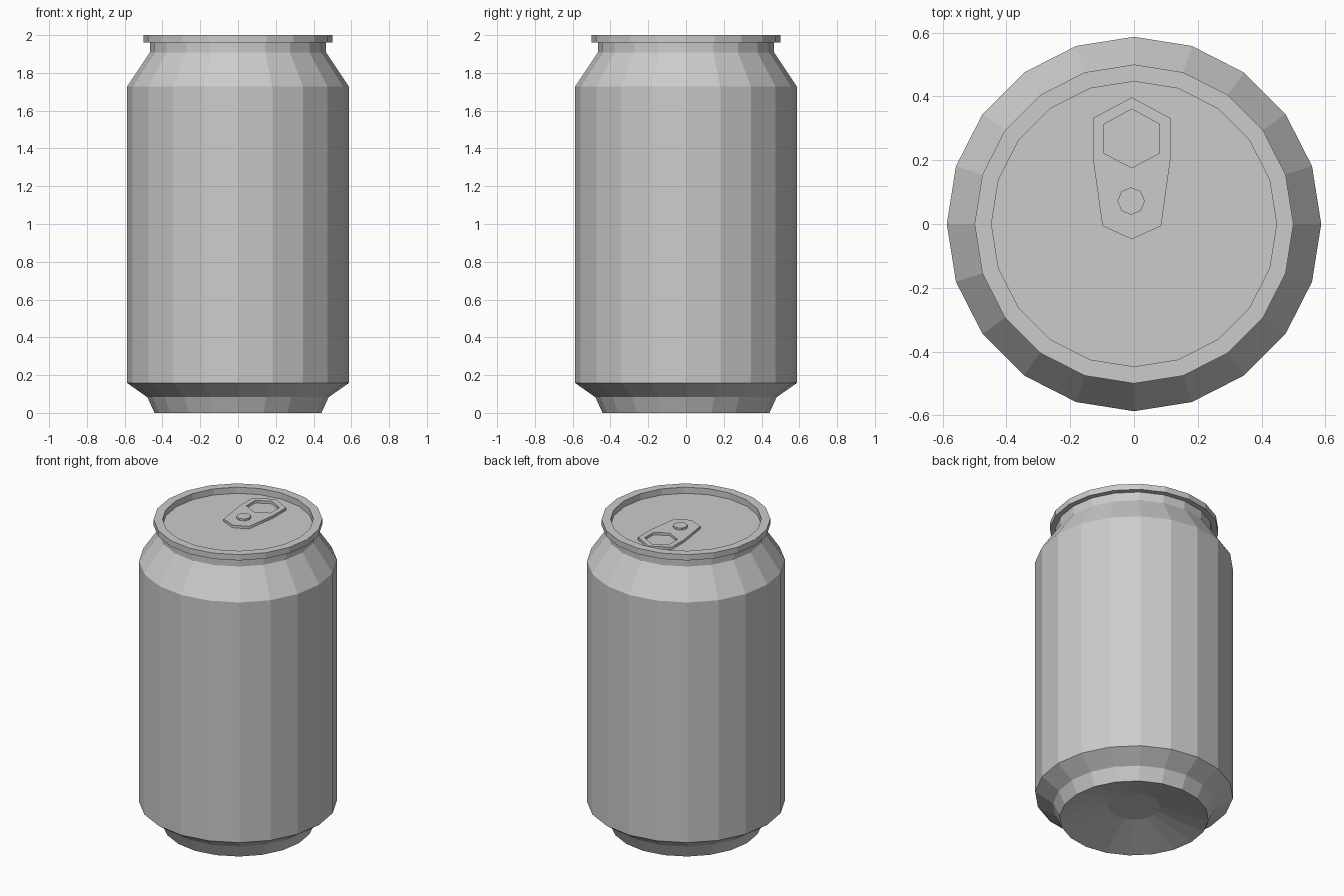
import bpy, bmesh, math

if "Cube" in bpy.data.objects:
    bpy.data.objects.remove(bpy.data.objects["Cube"])

SIDES = 20


def make_object(name, bm):
    bmesh.ops.recalc_face_normals(bm, faces=bm.faces[:])
    mesh = bpy.data.meshes.new(name)
    bm.to_mesh(mesh)
    bm.free()
    obj = bpy.data.objects.new(name, mesh)
    bpy.context.collection.objects.link(obj)
    return obj


def ring_points(r, z, n):
    return [(r * math.cos(math.tau * i / n), r * math.sin(math.tau * i / n), z)
            for i in range(n)]


def revolve(name, profile, n, centre=(0, 0)):
    """Closed solid from stacked rings of (radius, z), capped at both ends."""
    bm = bmesh.new()
    rings = [[bm.verts.new((x + centre[0], y + centre[1], h))
              for x, y, h in ring_points(r, z, n)] for r, z in profile]
    for a, b in zip(rings, rings[1:]):
        for i in range(n):
            j = (i + 1) % n
            bm.faces.new((a[i], a[j], b[j], b[i]))
    bm.faces.new(rings[0])
    bm.faces.new(rings[-1])
    return make_object(name, bm)


# Can: domed-in base, foot, wall, shoulder, neck, rim and recessed lid
revolve("can_body", [
    (0.155, 0.08), (0.442, 0.0), (0.48, 0.083), (0.587, 0.158),
    (0.587, 1.728), (0.467, 1.907), (0.467, 1.962), (0.50, 1.962),
    (0.50, 2.0), (0.447, 2.0), (0.447, 1.96)], SIDES)

# Pull tab: tapered plate with a hexagonal finger hole
CX = -0.007
half_outline = [(0, 0.397), (0.121, 0.332), (0.121, 0.2), (0.092, -0.006), (0, -0.048)]
half_hole = [(0, 0.36), (0.087, 0.313), (0.087, 0.222), (0, 0.176)]
curve = bpy.data.curves.new("pull_tab", 'CURVE')
curve.dimensions = '2D'
curve.fill_mode = 'BOTH'
curve.extrude = 0.009
for half in (half_outline, half_hole):
    loop = half + [(-x, y) for x, y in half[-2:0:-1]]
    spline = curve.splines.new('POLY')
    spline.points.add(len(loop) - 1)
    for p, (x, y) in zip(spline.points, loop):
        p.co = (x + CX, y, 0, 1)
    spline.use_cyclic_u = True
tab = bpy.data.objects.new("pull_tab", curve)
bpy.context.collection.objects.link(tab)
tab.location.z = 1.968
bpy.context.view_layer.objects.active = tab
tab.select_set(True)
bpy.ops.object.convert(target='MESH')

# Rivet holding the tab
revolve("tab_rivet", [(0.043, 1.96), (0.043, 1.99)], 8, (-0.009, 0.072))
